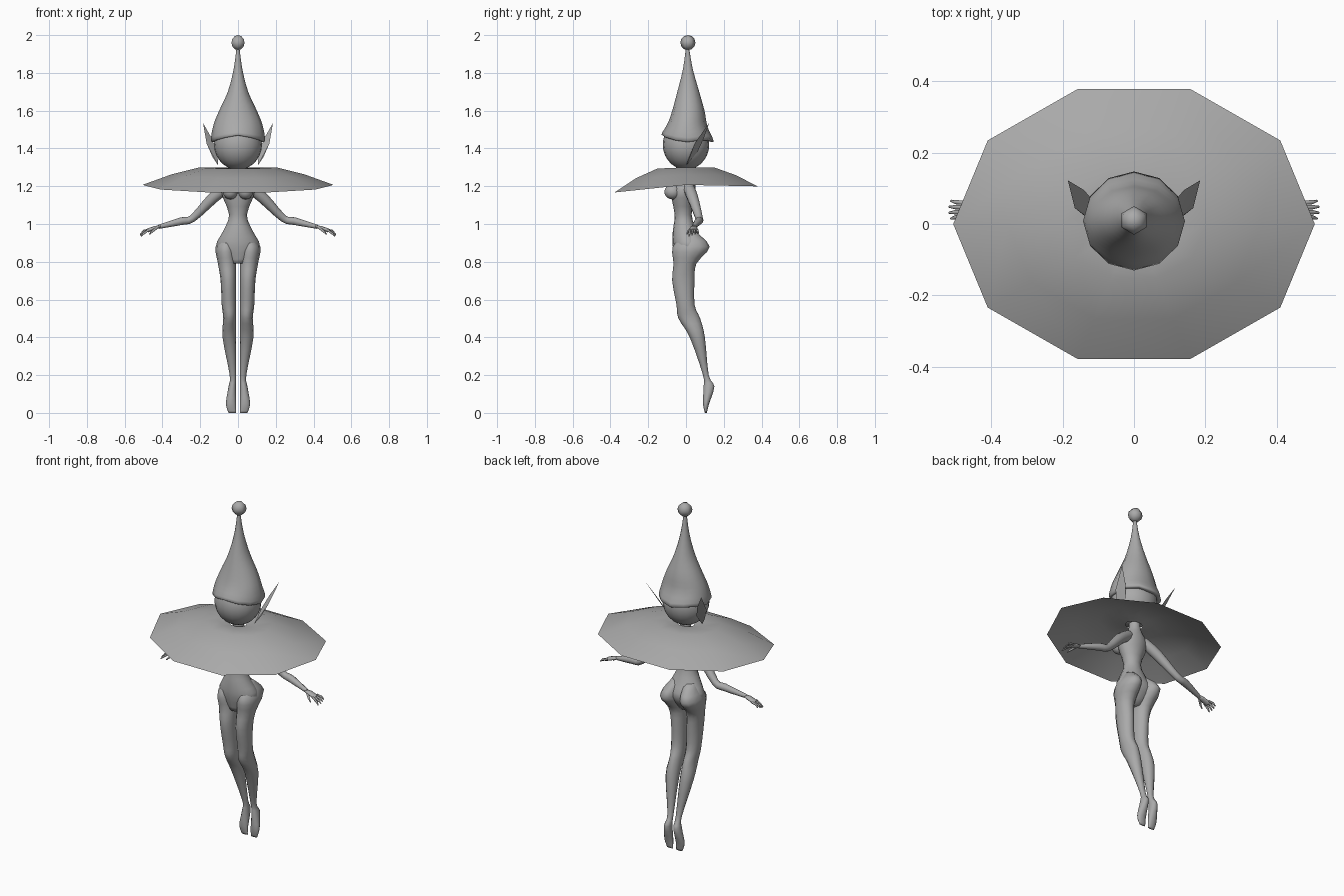
import bpy, bmesh, math
from mathutils import Vector

if "Cube" in bpy.data.objects:
    bpy.data.objects.remove(bpy.data.objects["Cube"])

grey = bpy.data.materials.new("plain grey")
grey.use_nodes = True
tone = (0.4, 0.4, 0.4, 1)
grey.diffuse_color = tone
grey.node_tree.nodes["Principled BSDF"].inputs["Base Color"].default_value = tone


def finish(name, bm, mirror=False, angle=80):
    """Turn the bmesh into a smooth-shaded object, mirrored across x if asked."""
    bmesh.ops.recalc_face_normals(bm, faces=bm.faces)
    mesh = bpy.data.meshes.new(name)
    bm.to_mesh(mesh)
    bm.free()
    mesh.materials.append(grey)
    part = bpy.data.objects.new(name, mesh)
    bpy.context.collection.objects.link(part)
    bpy.ops.object.select_all(action='DESELECT')
    part.select_set(True)
    bpy.context.view_layer.objects.active = part
    bpy.ops.object.shade_smooth_by_angle(angle=math.radians(angle))
    if mirror:
        modifier = part.modifiers.new("mirror", 'MIRROR')
        modifier.use_mirror_merge = False


def skin(bm, rings, caps=True):
    """Join rings of points with quads."""
    loops = [[bm.verts.new(point) for point in ring] for ring in rings]
    count = len(loops[0])
    for lower, upper in zip(loops, loops[1:]):
        for i in range(count):
            j = (i + 1) % count
            bm.faces.new((lower[i], lower[j], upper[j], upper[i]))
    if caps:
        bm.faces.new(loops[0])
        bm.faces.new(loops[-1])


def turn(i, count):
    angle = math.tau * i / count
    return math.cos(angle), math.sin(angle)


def smooth(stations, steps=3):
    """Fill in stations along a spline that passes through all of them."""
    points = [Vector(station) for station in stations]
    padded = [points[0]] + points + [points[-1]]
    filled = []
    for before, start, end, after in zip(padded, padded[1:], padded[2:], padded[3:]):
        for step in range(steps):
            t = step / steps
            bend_in, bend_out = (end - before) / 2, (after - start) / 2
            ease = t * t * (3 - 2 * t)
            filled.append(start.lerp(end, ease) + bend_in * t * (1 - t) ** 2
                          - bend_out * t * t * (1 - t))
    return filled + [points[-1]]


def loft(name, stations, count, inner=None, wave=None, caps=True):
    """Level ellipses: height, half width, front, back. A limb keeps its inner side at inner."""
    rings = []
    for height, width, front, back in smooth(stations):
        centre = 0 if inner is None else inner + width
        ring = []
        for i in range(count):
            c, s = turn(i + count / 4, count)
            lift = wave(height, s) if wave else 0
            ring.append((centre + width * c, (front + back + (back - front) * s) / 2,
                         height + lift))
        rings.append(ring)
    bm = bmesh.new()
    skin(bm, rings, caps)
    finish(name, bm, mirror=inner is not None)


def tube(bm, path, flat=1, count=8):
    """Bent limb: x, y, z, radius; flat scales its upright thickness."""
    path = [Vector(point) for point in path]
    points = [point.to_3d() for point in path]
    rings = []
    for k, point in enumerate(points):
        along = points[min(k + 1, len(points) - 1)] - points[max(k - 1, 0)]
        side = along.cross(Vector((0, 0, 1))).normalized()
        up = side.cross(along).normalized() * flat
        ring = []
        for i in range(count):
            c, s = turn(i, count)
            ring.append(point + (side * c + up * s) * path[k].w)
        rings.append(ring)
    skin(bm, rings)


def ball(name, centre, radii, around, rows, mirror=False):
    bm = bmesh.new()
    bmesh.ops.create_uvsphere(bm, u_segments=around, v_segments=rows, radius=1)
    bmesh.ops.scale(bm, vec=radii, verts=bm.verts)
    bmesh.ops.translate(bm, vec=centre, verts=bm.verts)
    finish(name, bm, mirror)


# Torso from hips to neck
loft("torso", [
    (.79, .04, -.05, .03),
    (.88, .115, -.07, .09),
    (.96, .08, -.07, .06),
    (1.05, .047, -.06, .03),
    (1.18, .09, -.08, .05),
    (1.25, .035, -.03, .04),
    (1.32, .03, -.03, .03)], count=16)

ball("bust", (.04, -.07, 1.17), (.04, .045, .04), 12, 8, mirror=True)

# Legs with seat, bent knees, calves and pointed feet
loft("leg", [
    (.96, .03, 0, .05),
    (.88, .054, -.07, .125),
    (.79, .048, -.066, .055),
    (.7, .041, -.073, .045),
    (.57, .038, -.05, .046),
    (.5, .034, -.04, .075),
    (.4, .036, .02, .1),
    (.2, .017, .09, .12),
    (.14, .02, .093, .15),
    (.05, .027, .09, .123),
    (0, .02, .1, .11)], count=12, inner=.01)

# Arms
bm = bmesh.new()
tube(bm, smooth([(.05, .01, 1.2, .03), (.13, .035, 1.14, .03), (.24, .07, 1.03, .02),
                 (.3, .066, 1.015, .021), (.42, .04, .985, .011)]), count=10)
finish("arm", bm, mirror=True)

# Hands: a flat palm, four fingers spread around it and a thumb
bm = bmesh.new()
tube(bm, [(.41, .04, .987, .012), (.44, .04, .98, .02), (.48, .04, .965, .02)], flat=.5)
for finger in range(4):
    spread = finger - 1.5
    reach = .52 - abs(spread) / 200
    droop = spread / 200
    tube(bm, [(.47, .04 + spread / 80, .97, .006),
              (.5, .04 + spread / 70, .957 + droop, .006),
              (reach, .04 + spread / 60, .943 + droop, .003)], count=6)
tube(bm, [(.43, .03, .98, .007), (.455, .01, .96, .006), (.47, .005, .945, .003)], count=6)
finish("hand", bm, mirror=True)

# Wide ten-sided collar, sagging more at the front
bm = bmesh.new()
rings = []
for size, height in ((.1, 1.287), (.22, 1.297), (.4, 1.3), (.7, 1.262), (1, 1.207)):
    ring = []
    for i in range(10):
        c, s = turn(i, 10)
        sag = (.042 if s < 0 else .008) * abs(s) * size ** 2
        ring.append((.506 * size * c, .398 * size * s, height - sag))
    rings.append(ring)
skin(bm, rings, caps=False)
finish("collar", bm)

ball("head", (0, 0, 1.42), (.127, .123, .132), 20, 14)

# Ears, swept up and back to a point
bm = bmesh.new()
for corner in ((.105, 0, 1.31), (.135, .02, 1.355), (.166, .045, 1.425),
               (.185, .122, 1.535), (.14, .095, 1.455), (.11, .06, 1.38)):
    bm.verts.new(corner)
bmesh.ops.convex_hull(bm, input=bm.verts)
finish("ear", bm, mirror=True, angle=50)


# Pointed hat with an open brim that peaks over the face
def brim_wave(height, s):
    fade = max(0, min(1, (1.55 - height) * 10))
    return fade * (.035 * max(0, -s) ** 6 - .012 * (1 - 2 * s * s) ** 2)


loft("hat", [
    (1.452, .11, -.1, .11),
    (1.45, .142, -.13, .147),
    (1.52, .132, -.1, .113),
    (1.6, .1, -.073, .098),
    (1.7, .054, -.046, .07),
    (1.82, .023, -.016, .036),
    (1.94, .007, 0, .015)], count=12, wave=brim_wave, caps=False)

ball("bobble", (0, .01, 1.96), (.04, .04, .04), 6, 6)
